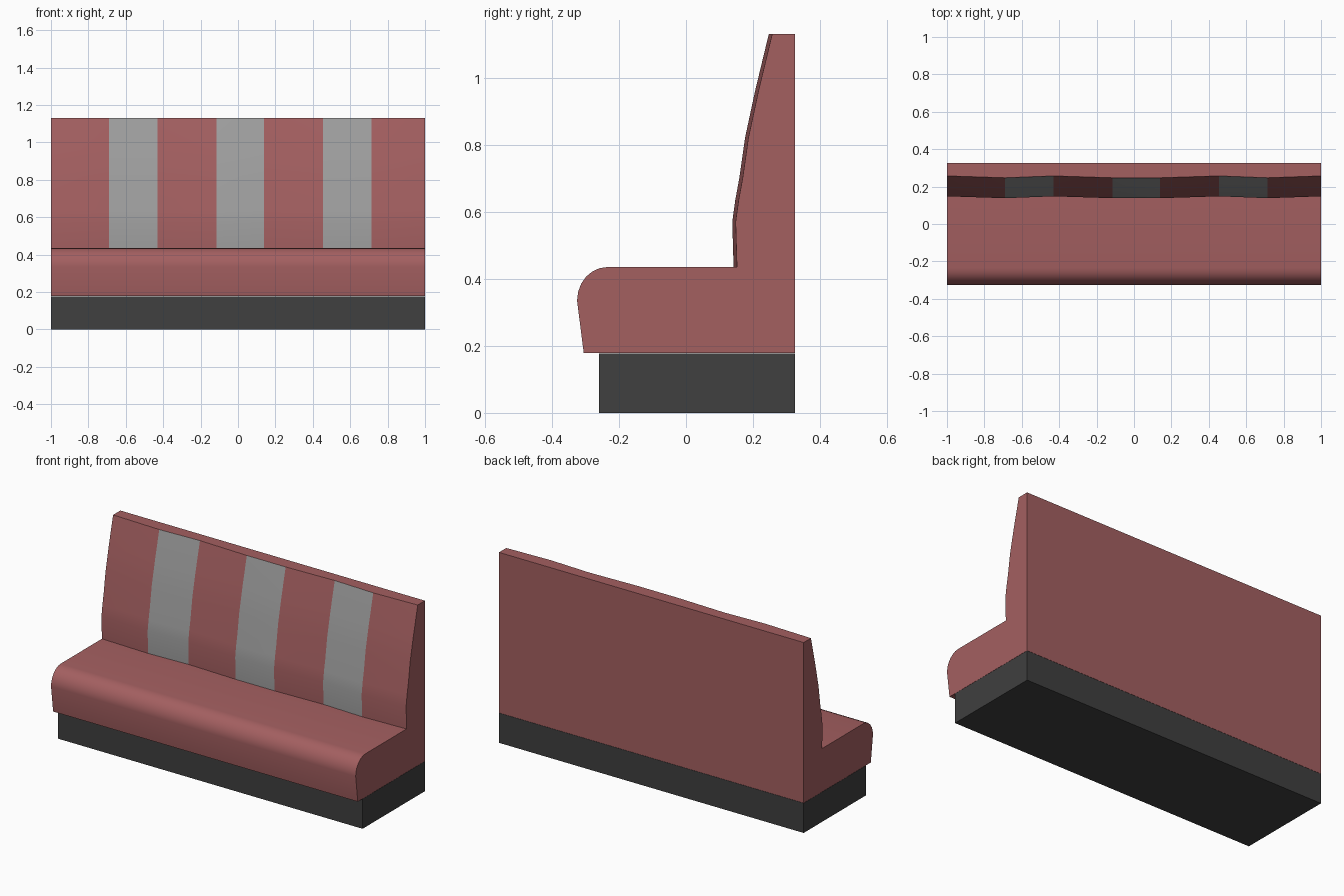
import bpy, bmesh, math
from mathutils import Vector

if "Cube" in bpy.data.objects:
    bpy.data.objects.remove(bpy.data.objects["Cube"])


def material(name, color):
    m = bpy.data.materials.new(name)
    m.diffuse_color = (*color, 1)
    m.use_nodes = True
    m.node_tree.nodes["Principled BSDF"].inputs["Base Color"].default_value = m.diffuse_color
    return m


red = material("red_upholstery", (0.37, 0.115, 0.118))
grey = material("grey_stripe", (0.35, 0.35, 0.35))
dark = material("dark_plinth", (0.05, 0.05, 0.05))


def finish(name, bm, mats):
    bmesh.ops.recalc_face_normals(bm, faces=bm.faces)
    me = bpy.data.meshes.new(name)
    bm.to_mesh(me)
    bm.free()
    ob = bpy.data.objects.new(name, me)
    bpy.context.collection.objects.link(ob)
    for m in mats:
        me.materials.append(m)
    return ob


# Plinth under the bench
bm = bmesh.new()
bmesh.ops.create_cube(bm, size=1)
for v in bm.verts:
    v.co = Vector((v.co.x * 2, 0.0325 + v.co.y * 0.585, 0.0885 + v.co.z * 0.177))
finish("plinth", bm, [dark])

# Side profile (y, z): cushion underside and rolled front, then curved backrest
cushion = [(0.325, 0.178), (-0.305, 0.178), (-0.325, 0.335)]
for i in range(1, 7):
    a = math.radians(15 * i)
    cushion.append((-0.235 - 0.09 * math.cos(a), 0.335 + 0.10 * math.sin(a)))
backrest = [(0.142, 0.435), (0.138, 0.57), (0.147, 0.635), (0.159, 0.70),
            (0.176, 0.82), (0.206, 0.96), (0.247, 1.13)]
top_back = [(0.325, 1.13)]

# Panel seams along x, with the gentle in-and-out of the backrest front
seams = [(-1, 0.01), (-0.69, 0), (-0.43, 0.01), (-0.115, 0),
         (0.14, 0), (0.455, 0.01), (0.715, 0), (1, 0.01)]

# Seat and backrest as one closed upholstered shell
bm = bmesh.new()
rings = []
for x, off in seams:
    pts = cushion + [(y + off, z) for y, z in backrest] + top_back
    rings.append([bm.verts.new((x, y, z)) for y, z in pts])
n = len(rings[0])
first = len(cushion)
for s, (a, b) in enumerate(zip(rings, rings[1:])):
    for j in range(n):
        k = (j + 1) % n
        f = bm.faces.new((a[j], a[k], b[k], b[j]))
        if s % 2 == 1 and first <= j < first + len(backrest) - 1:
            f.material_index = 1
bm.faces.new(rings[0])
bm.faces.new(rings[-1])
bench = finish("seat_and_backrest", bm, [red, grey])

bpy.context.view_layer.objects.active = bench
bench.select_set(True)
bpy.ops.object.shade_smooth_by_angle(angle=math.radians(30))
